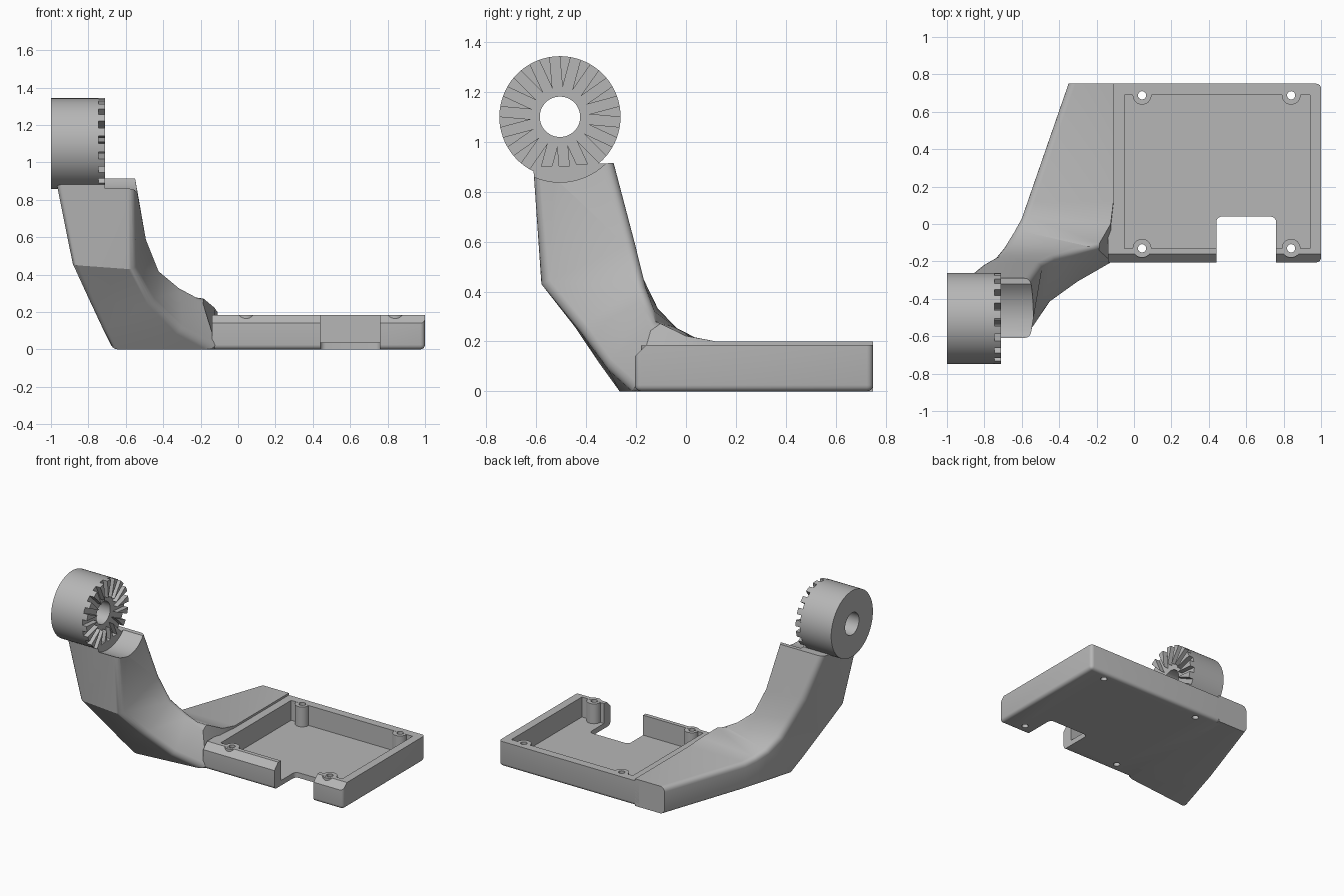
import bpy, bmesh, math
from mathutils import Matrix, Vector

if "Cube" in bpy.data.objects:
    bpy.data.objects.remove(bpy.data.objects["Cube"])

grey = bpy.data.materials.new("plain_grey")
grey.use_nodes = True
grey.diffuse_color = (0.47, 0.47, 0.47, 1)
grey.node_tree.nodes["Principled BSDF"].inputs["Base Color"].default_value = (0.47, 0.47, 0.47, 1)


def finish(name, bm):
    bmesh.ops.recalc_face_normals(bm, faces=bm.faces)
    mesh = bpy.data.meshes.new(name)
    bm.to_mesh(mesh)
    bm.free()
    mesh.materials.append(grey)
    obj = bpy.data.objects.new(name, mesh)
    bpy.context.collection.objects.link(obj)
    return obj


def extrude(bm, points, offset):
    """Prism from a 3D outline pushed along an offset."""
    n = len(points)
    low = [bm.verts.new(p) for p in points]
    high = [bm.verts.new(Vector(p) + Vector(offset)) for p in points]
    bm.faces.new(low)
    bm.faces.new(high[::-1])
    for i in range(n):
        j = (i + 1) % n
        bm.faces.new((low[i], low[j], high[j], high[i]))


def box(name, x0, x1, y0, y1, z0, z1):
    bm = bmesh.new()
    extrude(bm, [(x0, y0, z0), (x1, y0, z0), (x1, y1, z0), (x0, y1, z0)], (0, 0, z1 - z0))
    return finish(name, bm)


def cylinder(name, center, radius, depth, along_x=False, sides=64):
    bm = bmesh.new()
    turn = Matrix.Rotation(math.pi / 2, 4, "Y") if along_x else Matrix()
    bmesh.ops.create_cone(bm, cap_ends=True, segments=sides, radius1=radius, radius2=radius,
                          depth=depth, matrix=Matrix.Translation(center) @ turn)
    return finish(name, bm)


def combine(obj, other, operation="DIFFERENCE"):
    """Apply a boolean and remove the helper."""
    mod = obj.modifiers.new("bool", "BOOLEAN")
    mod.operation, mod.object, mod.solver = operation, other, "EXACT"
    graph = bpy.context.evaluated_depsgraph_get()
    graph.update()
    result = bpy.data.meshes.new_from_object(obj.evaluated_get(graph))
    obj.modifiers.clear()
    obj.data = result
    bpy.data.objects.remove(other)


def smooth(obj, degrees=30):
    bpy.ops.object.select_all(action="DESELECT")
    obj.select_set(True)
    bpy.context.view_layer.objects.active = obj
    bpy.ops.object.shade_smooth_by_angle(angle=math.radians(degrees))


# Tray body: side profile with a chamfered front lip and rounded underside
bm = bmesh.new()
profile = [(-0.205, 0), (-0.205, 0.14), (-0.16, 0.185), (0.75, 0.185), (0.75, 0)]
extrude(bm, [(-0.14, y, z) for y, z in profile], (1.14, 0, 0))
soft = [e for e in bm.edges
        if (all(v.co.z < 0.01 for v in e.verts) and any(v.co.x > 0 for v in e.verts))
        or (all(v.co.x > 0.9 for v in e.verts) and all(v.co.z < 0.15 for v in e.verts))
        or (all(v.co.x > 0.9 and v.co.y > 0.7 for v in e.verts))]
bmesh.ops.bevel(bm, geom=soft, offset=0.025, segments=4, profile=0.5, affect="EDGES")
tray = finish("tray", bm)

# Tray pocket, corner screw posts and their through holes
combine(tray, box("pocket_cutter", -0.05, 0.94, -0.13, 0.69, 0.038, 0.5))
posts = [(x, y) for x in (0.043, 0.84) for y in (-0.13, 0.688)]
for x, y in posts:
    combine(tray, cylinder("screw_post", (x, y, 0.1), 0.05, 0.168, sides=32), "UNION")
for x, y in posts:
    combine(tray, cylinder("hole_cutter", (x, y, 0.1), 0.022, 0.6, sides=24))

# Open notch in the front of the tray, with rounded inner corners
bm = bmesh.new()
outline = [(0.44, -0.4), (0.76, -0.4)]
for cx, start in ((0.73, 0), (0.47, 90)):
    for k in range(5):
        a = math.radians(start + k * 22.5)
        outline.append((cx + 0.03 * math.cos(a), 0.01 + 0.03 * math.sin(a)))
extrude(bm, [(x, y, -0.1) for x, y in outline], (0, 0, 0.5))
combine(tray, finish("notch_cutter", bm))
smooth(tray)

# Arm: four-cornered sections from the hub down to the flange beside the tray
# corner order: outer left, outer right, inner right, inner left
sections = [
    [(-.98, -.612, .90), (-.55, -.612, .90), (-.55, -.29, .915), (-.91, -.29, .915)],
    [(-.89, -.58, .45), (-.55, -.58, .43), (-.49, -.21, .60), (-.81, -.21, .60)],
    [(-.80, -.44, .25), (-.45, -.43, .25), (-.42, -.17, .43), (-.74, -.17, .45)],
    [(-.73, -.34, .10), (-.30, -.32, .10), (-.31, -.145, .34), (-.69, -.11, .33)],
    [(-.68, -.27, 0), (-.11, -.21, 0), (-.20, -.13, .285), (-.64, -.03, .25)],
    [(-.60, 0, 0), (-.11, 0, 0), (-.125, 0, .222), (-.60, .04, .215)],
    [(-.565, .12, 0), (-.11, .12, 0), (-.11, .12, .20), (-.57, .12, .20)],
    [(-.35, .75, 0), (-.11, .75, 0), (-.11, .75, .20), (-.35, .75, .20)],
]
bm = bmesh.new()
rings = [[bm.verts.new(p) for p in s] for s in sections]
bm.faces.new(rings[0])
bm.faces.new(rings[-1][::-1])
soft = []
for i in range(len(rings) - 1):
    for k in range(4):
        j = (k + 1) % 4
        bm.faces.new((rings[i][k], rings[i][j], rings[i + 1][j], rings[i + 1][k]))
for i in range(len(rings) - 1):
    for k in range(4):
        if k in (0, 3) or i < 4:
            soft.append(bm.edges.get((rings[i][k], rings[i + 1][k])))
bmesh.ops.recalc_face_normals(bm, faces=bm.faces)
bmesh.ops.bevel(bm, geom=soft, offset=0.035, segments=4, profile=0.5, affect="EDGES",
                clamp_overlap=True)
bmesh.ops.triangulate(bm, faces=[f for f in bm.faces if len(f.verts) == 4])
arm = finish("arm", bm)

# Curved clearance on the arm top, in front of the toothed hub face
HUB_Y, HUB_Z, HUB_R = -0.505, 1.1, 0.243
combine(arm, cylinder("clearance_cutter", (-0.21, HUB_Y, HUB_Z), 0.262, 1.0, True))
combine(arm, cylinder("bore_cutter", (-0.85, HUB_Y, HUB_Z), 0.2, 0.6, True))
smooth(arm, 28)

# Hub with a through bore
hub = cylinder("hub", (-0.8725, HUB_Y, HUB_Z), HUB_R, 0.255, True, 72)
combine(hub, cylinder("bore_cutter", (-0.85, HUB_Y, HUB_Z), 0.081, 0.6, True, 48))
smooth(hub)

# Ring of radial teeth separated by straight slots
TEETH, HALF_SLOT = 18, 0.02
half = math.pi / TEETH
reach = half - math.asin(HALF_SLOT / HUB_R)
bm = bmesh.new()
for t in range(TEETH):
    mid = 2 * half * t + math.radians(5)
    polar = [(HALF_SLOT / math.sin(half), mid)]
    polar += [(HUB_R, mid + reach * s) for s in (-1, -0.33, 0.33, 1)]
    extrude(bm, [(-0.75, HUB_Y + r * math.cos(a), HUB_Z + r * math.sin(a)) for r, a in polar],
            (0.04, 0, 0))
smooth(finish("hub_teeth", bm))
